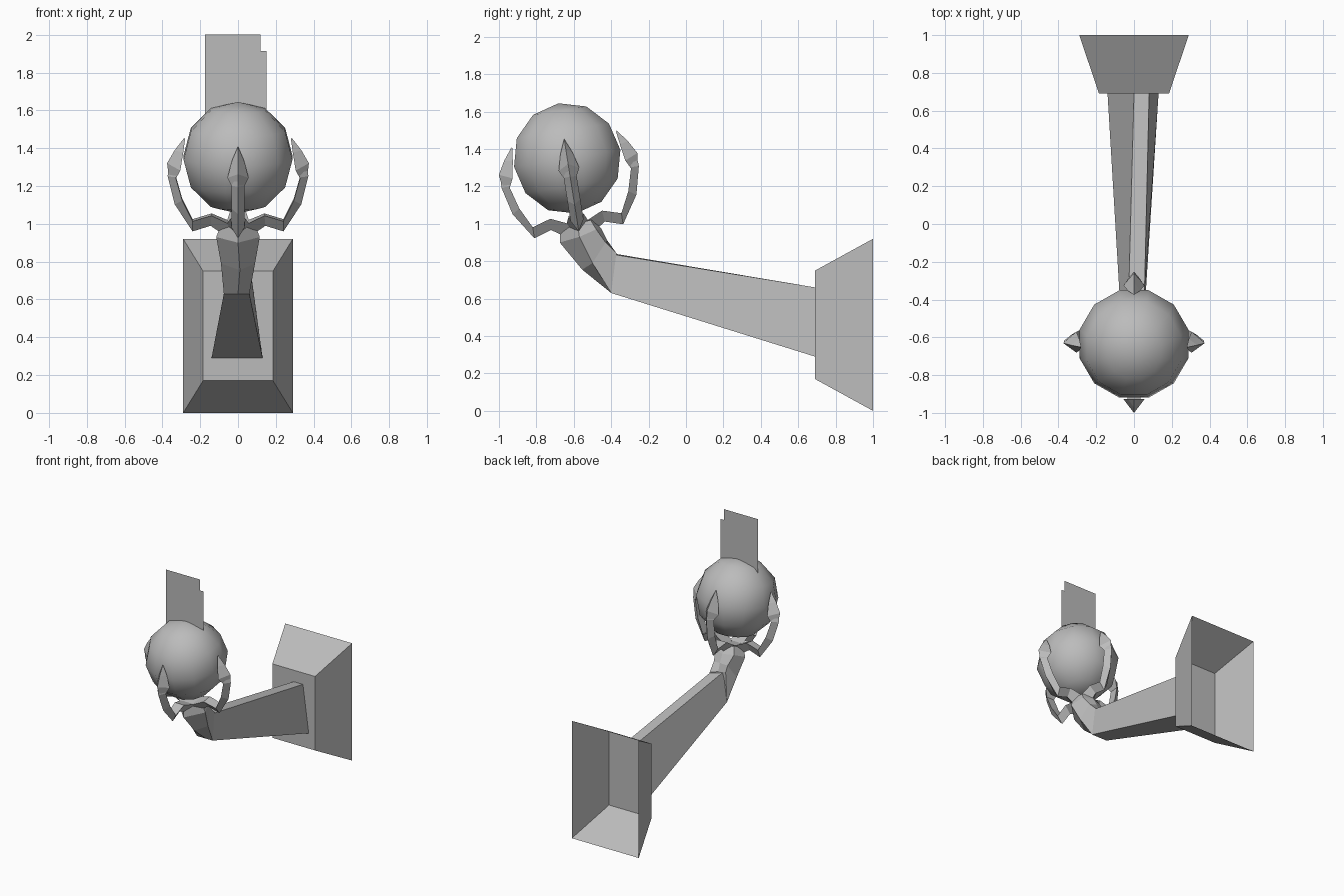
import bpy, bmesh, math
from mathutils import Matrix, Vector

if "Cube" in bpy.data.objects:
    bpy.data.objects.remove(bpy.data.objects["Cube"])

grey = bpy.data.materials.new("grey metal")
grey.diffuse_color = (0.5, 0.5, 0.5, 1)
grey.use_nodes = True
grey.node_tree.nodes["Principled BSDF"].inputs["Base Color"].default_value = grey.diffuse_color

# hand frame: centred on the ball, leaning towards the front
HAND = Matrix.Translation((0, -0.635, 1.35)) @ Matrix.Rotation(math.radians(9), 4, 'X')


def finish(name, bm, smooth=False):
    bmesh.ops.recalc_face_normals(bm, faces=bm.faces)
    me = bpy.data.meshes.new(name)
    bm.to_mesh(me)
    bm.free()
    me.materials.append(grey)
    for p in me.polygons:
        p.use_smooth = smooth
    ob = bpy.data.objects.new(name, me)
    bpy.context.collection.objects.link(ob)
    return ob


def loft(bm, rings, cap_start=True, cap_end=True):
    vs = [[bm.verts.new(p) for p in r] for r in rings]
    n = len(rings[0])
    for a, b in zip(vs, vs[1:]):
        for i in range(n):
            j = (i + 1) % n
            bm.faces.new((a[i], a[j], b[j], b[i]))
    if cap_start:
        bm.faces.new(vs[0])
    if cap_end:
        bm.faces.new(vs[-1])


def rect(x, y, z0, z1):
    return [(-x, y, z0), (x, y, z0), (x, y, z1), (-x, y, z1)]


# wall bracket: tapered box, open at the back
bm = bmesh.new()
loft(bm, [rect(0.29, 1.0, 0, 0.92), rect(0.185, 0.69, 0.17, 0.75)], cap_start=False)
finish("wall_bracket", bm)

# arm: slightly twisted tapering beam
bm = bmesh.new()
loft(bm, [
    [(-0.14, 0.69, 0.29), (0.13, 0.69, 0.29), (0.08, 0.69, 0.66), (0.0, 0.69, 0.66)],
    [(-0.075, -0.4, 0.63), (0.06, -0.4, 0.63), (0.055, -0.38, 0.835), (-0.03, -0.44, 0.85)],
])
finish("arm", bm)

# wrist: underside narrows to a ridge, then flares into the palm
bm = bmesh.new()
loft(bm, [
    [(-0.075, -0.4, 0.63), (0, -0.4, 0.63), (0.06, -0.4, 0.63),
     (0.055, -0.37, 0.84), (0, -0.40, 0.85), (-0.05, -0.42, 0.85)],
    [(-0.09, -0.50, 0.79), (0.01, -0.555, 0.755), (0.09, -0.50, 0.79),
     (0.06, -0.43, 0.90), (0, -0.42, 0.91), (-0.06, -0.43, 0.90)],
    [(-0.115, -0.57, 0.93), (0, -0.675, 0.90), (0.115, -0.57, 0.93),
     (0.08, -0.48, 0.97), (0, -0.45, 0.97), (-0.08, -0.48, 0.97)],
    [(-0.09, -0.58, 1.0), (0, -0.67, 0.99), (0.09, -0.58, 1.0),
     (0.06, -0.51, 1.02), (0, -0.49, 1.02), (-0.06, -0.51, 1.02)],
])
finish("wrist", bm)

# four claws: ridged fingers (outer r, h, inner r, h, half width) and a barbed tip
FINGER = [(0.05, -0.43, 0.04, -0.35, 0.06), (0.145, -0.365, 0.14, -0.305, 0.04),
          (0.24, -0.395, 0.24, -0.335, 0.035), (0.335, -0.25, 0.295, -0.225, 0.035),
          (0.372, -0.10, 0.33, -0.10, 0.035), (0.368, -0.04, 0.31, -0.05, 0.03)]
TIP = [(0.365, -0.11, 0.33, -0.11, 0.03), (0.375, -0.03, 0.305, -0.06, 0.056),
       (0.335, 0.04, 0.29, 0.03, 0.032), (0.285, 0.105, 0.280, 0.10, 0.002)]
for k, name in enumerate(["right_claw", "back_claw", "left_claw", "front_claw"]):
    bm = bmesh.new()
    for path in (FINGER, TIP):
        loft(bm, [[(ro, 0, ho), (ri, w, hi), (ri, -w, hi)] for ro, ho, ri, hi, w in path])
    bm.transform(HAND @ Matrix.Rotation(k * math.pi / 2, 4, 'Z'))
    finish(name, bm)

# ball
bm = bmesh.new()
bmesh.ops.create_uvsphere(bm, u_segments=12, v_segments=6, radius=0.298,
                          matrix=HAND @ Matrix.Rotation(math.radians(15), 4, 'Z'))
finish("ball", bm, smooth=True)

# flat upright flame card with a notched corner
bm = bmesh.new()
card = [(-0.175, 1.4), (0.15, 1.4), (0.15, 1.915), (0.12, 1.915), (0.12, 2.0), (-0.175, 2.0)]
bm.faces.new([bm.verts.new((x, -0.64, z)) for x, z in card])
finish("flame_card", bm)
